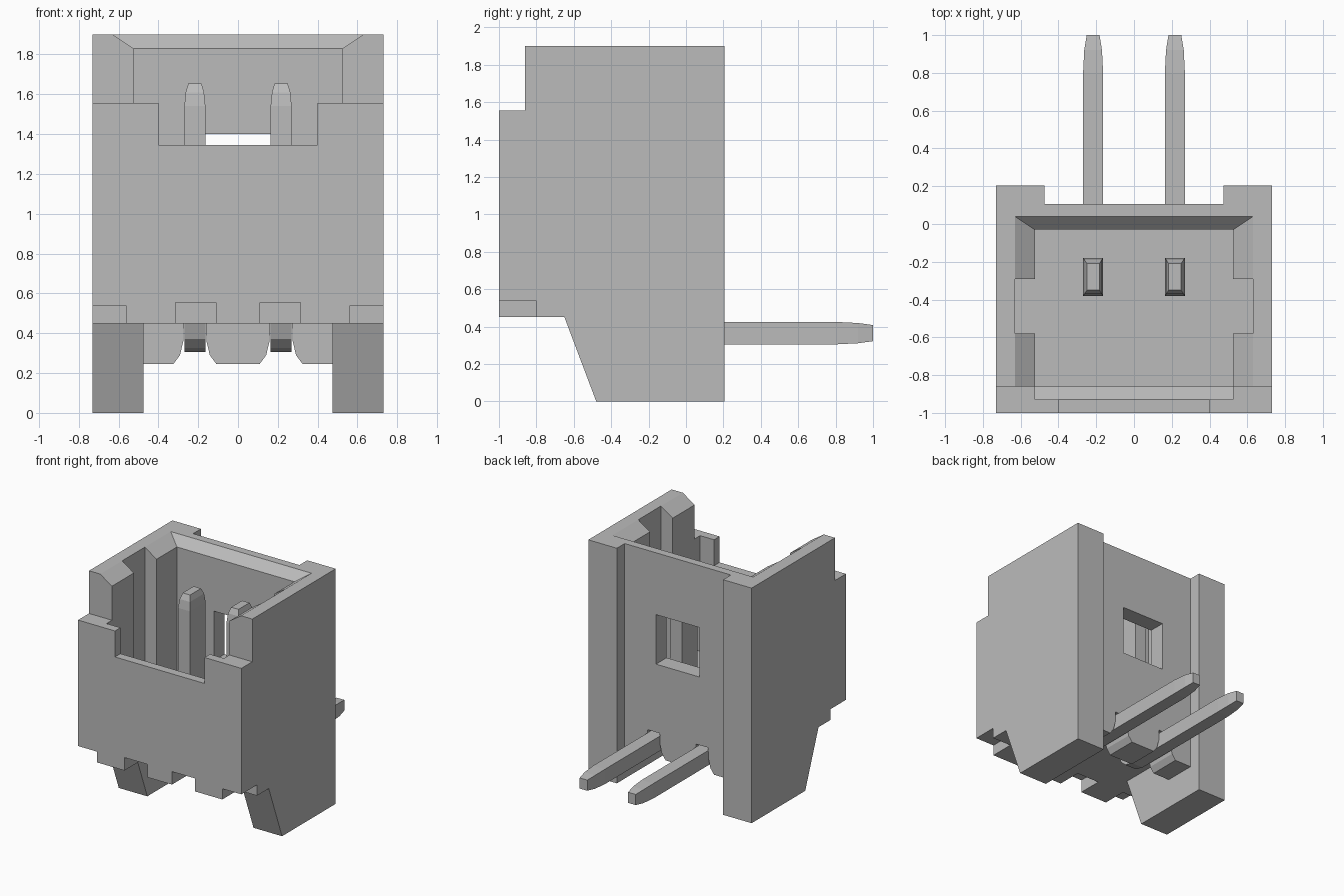
import bpy, bmesh

if "Cube" in bpy.data.objects:
    bpy.data.objects.remove(bpy.data.objects["Cube"], do_unlink=True)

grey = bpy.data.materials.new("light_grey")
grey.use_nodes = True
COLOUR = (0.5, 0.5, 0.5, 1)
grey.diffuse_color = COLOUR
grey.node_tree.nodes["Principled BSDF"].inputs["Base Color"].default_value = COLOUR


def loft(name, rings):
    """Closed solid bridging a list of equal-length point rings."""
    bm = bmesh.new()
    loops = [[bm.verts.new(p) for p in ring] for ring in rings]
    n = len(loops[0])
    for a, b in zip(loops, loops[1:]):
        for i in range(n):
            j = (i + 1) % n
            bm.faces.new((a[i], a[j], b[j], b[i]))
    bm.faces.new(loops[0])
    bm.faces.new(loops[-1])
    bmesh.ops.recalc_face_normals(bm, faces=bm.faces)
    mesh = bpy.data.meshes.new(name)
    bm.to_mesh(mesh)
    bm.free()
    mesh.materials.append(grey)
    obj = bpy.data.objects.new(name, mesh)
    bpy.context.scene.collection.objects.link(obj)
    return obj


def prism_x(name, profile, x0, x1):
    return loft(name, [[(x, y, z) for y, z in profile] for x in (x0, x1)])


def prism_y(name, profile, y0, y1):
    return loft(name, [[(x, y, z) for x, z in profile] for y in (y0, y1)])


def box(name, x0, x1, y0, y1, z0, z1):
    return prism_x(name, [(y0, z0), (y1, z0), (y1, z1), (y0, z1)], x0, x1)


def rect(x, y0, y1, z):
    return [(-x, y0, z), (x, y0, z), (x, y1, z), (-x, y1, z)]


# Housing block with sloped feet and stepped front
housing = prism_x("housing", [(-1, .45), (-1, 1.555), (-.86, 1.555), (-.86, 1.9),
                              (.205, 1.9), (.205, 0), (-.48, 0), (-.65, .45)], -.73, .73)

FLOOR = .66
PIN_X = .2165
cutters = [
    # Plug cavity, flared mouth and side key grooves
    prism_x("cavity", [(-.93, 2), (-.93, 1.345), (-.86, 1.275), (-.86, FLOOR),
                       (-.03, FLOOR), (-.03, 2)], -.525, .525),
    loft("mouth", [rect(.525, -1.2, -.03, 1.83), rect(.735, -1.2, .11, 1.97)]),
    box("grooves", -.63, .63, -.58, -.29, FLOOR, 2),
    # Front notch, rear recess and rear window
    box("front_notch", -.4, .4, -1.1, -.9, 1.345, 2),
    box("rear_recess", -.475, .475, .105, .3, -.1, 2),
    box("window", -.195, .195, -.1, .2, 1.0, 1.4),
    # Space between the feet, leaving a rear rib
    box("under_front", -.475, .475, -1.1, -.155, -.1, .45),
    box("under_rear", -.475, .475, -.3, .3, -.1, .245),
]
for s in (-1, 1):
    # Flared pin channels through the rib, and front lower notches
    half = [(.055, .45), (.058, .36), (.075, .29), (.108, .245), (.108, .2)]
    channel = [(s * PIN_X + x, z) for x, z in half]
    channel += [(s * PIN_X - x, z) for x, z in reversed(half)]
    cutters.append(prism_y("channel", channel, -.25, .2))
    for a, b, top in ((.56, .8, .537), (.11, .315, .555)):
        cutters.append(box("lower_notch", min(s * a, s * b), max(s * a, s * b),
                           -1.1, -.8, .4, top))

for c in cutters:
    c.hide_render = True
    m = housing.modifiers.new("cut", "BOOLEAN")
    m.operation, m.solver, m.object = "DIFFERENCE", "EXACT", c
bpy.context.view_layer.update()
graph = bpy.context.evaluated_depsgraph_get()
cut_mesh = bpy.data.meshes.new_from_object(housing.evaluated_get(graph))
housing.modifiers.clear()
housing.data = cut_mesh
for c in cutters:
    bpy.data.objects.remove(c, do_unlink=True)

# Bent pins: half width, outer (y, z), inner (y, z) along the path
SECTIONS = [
    (.033, (-.35, 1.655), (-.21, 1.655)),
    (.046, (-.37, 1.61), (-.19, 1.61)),
    (.053, (-.38, 1.54), (-.18, 1.54)),
    (.053, (-.38, .45), (-.18, .45)),
    (.053, (-.35, .37), (-.175, .44)),
    (.053, (-.30, .325), (-.165, .43)),
    (.053, (-.22, .305), (-.15, .425)),
    (.053, (.8, .305), (.8, .425)),
    (.047, (.92, .311), (.92, .419)),
    (.034, (1, .322), (1, .408)),
]
for s, side in ((-1, "right"), (1, "left")):
    x = s * PIN_X
    loft(side + "_pin", [[(x - h, *o), (x + h, *o), (x + h, *i), (x - h, *i)]
                         for h, o, i in SECTIONS])
